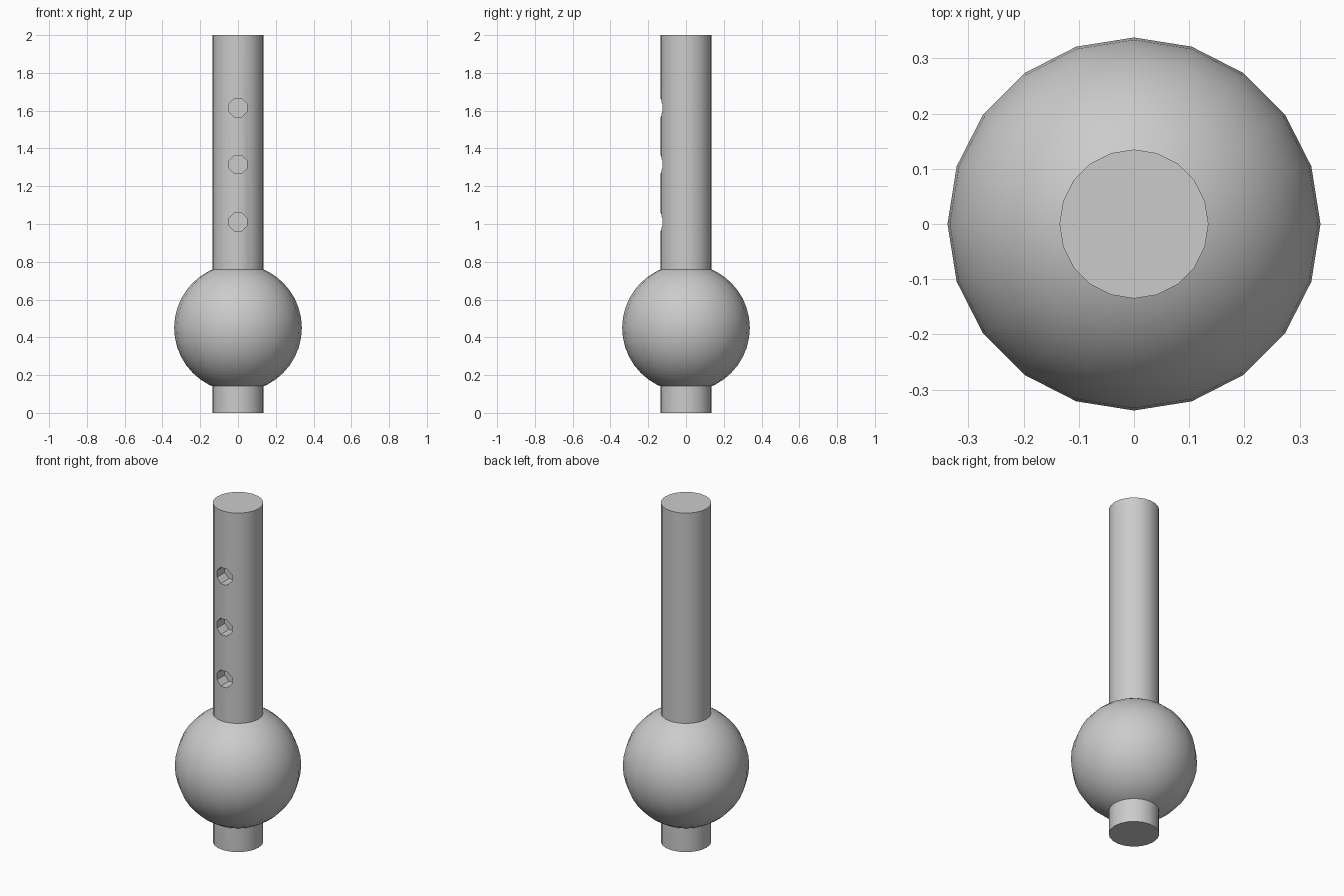
import bpy
from math import radians

if "Cube" in bpy.data.objects:
    bpy.data.objects.remove(bpy.data.objects["Cube"])

TUBE_R, HOLE_R, DEPTH = 0.135, 0.05, 0.08


def smooth(obj, angle):
    bpy.ops.object.select_all(action='DESELECT')
    obj.select_set(True)
    bpy.context.view_layer.objects.active = obj
    bpy.ops.object.shade_smooth_by_angle(angle=radians(angle))


# Long round tube standing on the ground
bpy.ops.mesh.primitive_cylinder_add(vertices=20, radius=TUBE_R, depth=2, location=(0, 0, 1))
tube = bpy.context.object
tube.name = "tube"

# Three blind finger holes in the front face
for i, z in enumerate((1.01, 1.315, 1.615)):
    bpy.ops.mesh.primitive_cylinder_add(
        vertices=8, radius=HOLE_R * 1.04, depth=DEPTH * 2,
        location=(0, -TUBE_R, z), rotation=(radians(90), 0, radians(0)))
    cutter = bpy.context.object
    cutter.name = f"hole_cutter_{i + 1}"
    cutter.rotation_euler = (radians(90), radians(22.5), 0)
    cutter.hide_render = True
    cutter.hide_set(True)
    mod = tube.modifiers.new(f"hole_{i + 1}", 'BOOLEAN')
    mod.operation, mod.solver, mod.object = 'DIFFERENCE', 'EXACT', cutter
    bpy.context.view_layer.objects.active = tube
    bpy.ops.object.select_all(action='DESELECT')
    tube.select_set(True)
    bpy.ops.object.modifier_apply(modifier=mod.name)
    bpy.data.objects.remove(cutter)
smooth(tube, 30)

# Round bulb near the foot
bpy.ops.mesh.primitive_uv_sphere_add(segments=20, ring_count=20, radius=0.338, location=(0, 0, 0.45))
bulb = bpy.context.object
bulb.name = "bulb"
smooth(bulb, 60)
